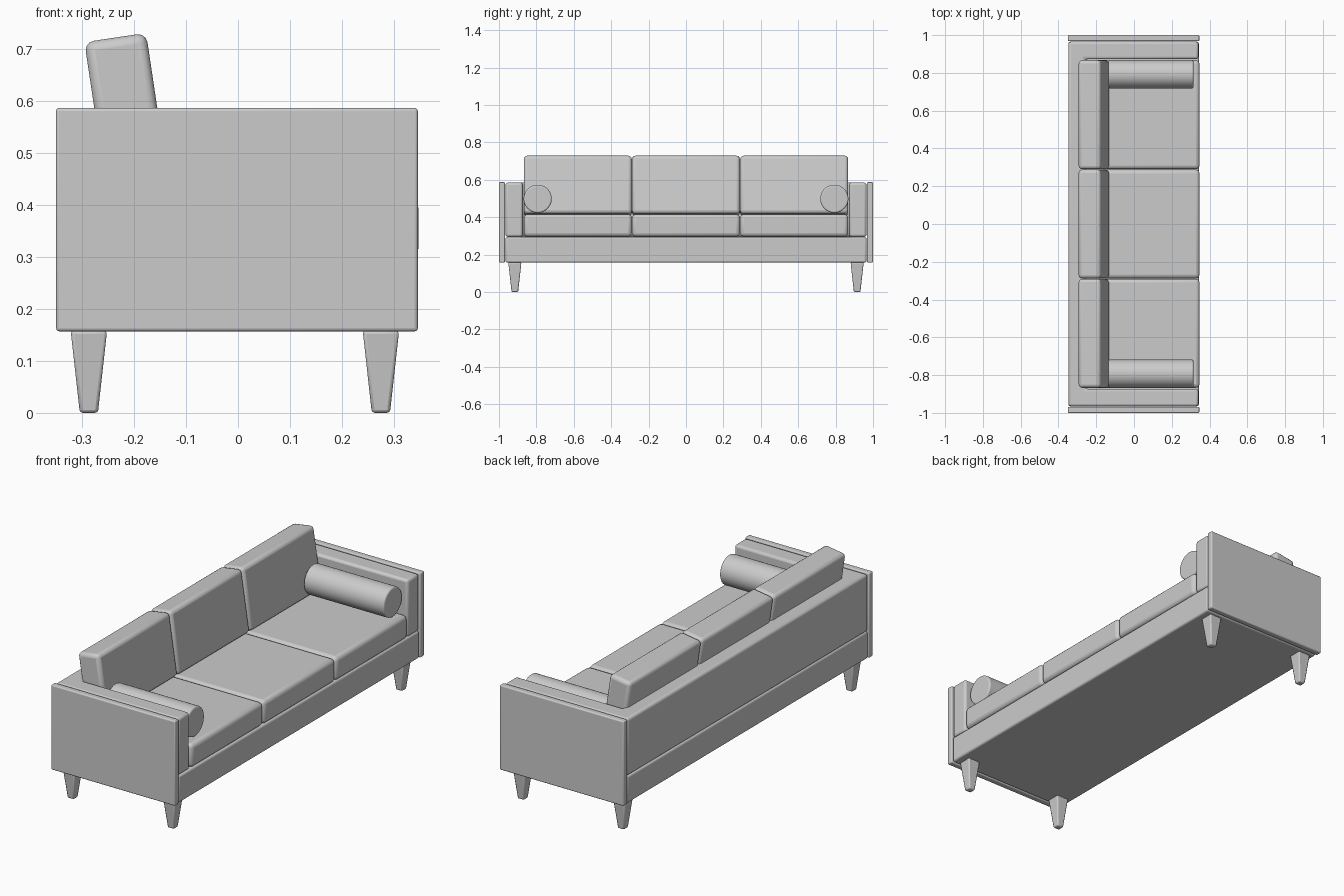
import bpy, bmesh, math
from mathutils import Matrix

if "Cube" in bpy.data.objects:
    bpy.data.objects.remove(bpy.data.objects["Cube"])


def finish(name, bm, bevel, segments=3, loc=(0, 0, 0), tilt=0):
    """Turn a bmesh into a rounded, smooth shaded object."""
    bmesh.ops.recalc_face_normals(bm, faces=bm.faces)
    me = bpy.data.meshes.new(name)
    bm.to_mesh(me)
    bm.free()
    ob = bpy.data.objects.new(name, me)
    bpy.context.collection.objects.link(ob)
    ob.location = loc
    ob.rotation_euler = (0, tilt, 0)
    mod = ob.modifiers.new("rounded_edges", 'BEVEL')
    mod.width = bevel
    mod.segments = segments
    mod.limit_method = 'ANGLE'
    mod.angle_limit = math.radians(40)
    bpy.ops.object.select_all(action='DESELECT')
    ob.select_set(True)
    bpy.context.view_layer.objects.active = ob
    bpy.ops.object.shade_smooth_by_angle(angle=math.radians(35))
    return ob


def box(name, x, y, z, bevel, tilt=0):
    """Rounded box from (min, max) ranges."""
    bm = bmesh.new()
    bmesh.ops.create_cube(bm, size=1)
    bmesh.ops.scale(bm, vec=(x[1] - x[0], y[1] - y[0], z[1] - z[0]), verts=bm.verts)
    return finish(name, bm, bevel, 3,
                  (sum(x) / 2, sum(y) / 2, sum(z) / 2), tilt)


# Base rail under the seat
box("base", (-0.347, 0.343), (-0.965, 0.965), (0.157, 0.295), 0.01)

# U-shaped padded frame: back and both arms in one piece
outline = [(-0.347, -0.965), (0.341, -0.965), (0.341, -0.873), (-0.257, -0.873),
           (-0.257, 0.873), (0.341, 0.873), (0.341, 0.965), (-0.347, 0.965)]
bm = bmesh.new()
face = bm.faces.new([bm.verts.new((x, y, 0.295)) for x, y in outline])
ext = bmesh.ops.extrude_face_region(bm, geom=[face])
bmesh.ops.translate(bm, vec=(0, 0, 0.29),
                    verts=[v for v in ext["geom"] if isinstance(v, bmesh.types.BMVert)])
finish("arm_and_back_frame", bm, 0.013)

# Three seat cushions and three leaning back cushions
edges = [-0.868, -0.289, 0.289, 0.868]
for i in range(3):
    span = (edges[i] + 0.001, edges[i + 1] - 0.001)
    box(f"seat_cushion_{i + 1}", (-0.257, 0.347), span, (0.296, 0.415), 0.02)
    box(f"back_cushion_{i + 1}", (-0.273, -0.153), span, (0.41, 0.724), 0.018,
        math.radians(-8.5))

for side, s in (("left", -1), ("right", 1)):
    # Flat outer side panel
    box(f"{side}_side_panel", (-0.35, 0.346), sorted((s * 0.968, s * 1.0)),
        (0.157, 0.587), 0.006)

    # Bolster lying along the arm
    bm = bmesh.new()
    bmesh.ops.create_cone(bm, cap_ends=True, segments=48, radius1=0.075, radius2=0.075,
                          depth=0.45, matrix=Matrix.Rotation(math.pi / 2, 4, 'Y'))
    finish(f"{side}_bolster", bm, 0.008, 3, (0.09, s * 0.793, 0.498))

    # Tapered square legs
    for end, x in (("front", 0.275), ("rear", -0.287)):
        bm = bmesh.new()
        bmesh.ops.create_cube(bm, size=1)
        for v in bm.verts:
            width = 0.07 if v.co.z > 0 else 0.035
            v.co.x *= width
            v.co.y *= width
            v.co.z = 0.158 if v.co.z > 0 else 0
        finish(f"{side}_{end}_leg", bm, 0.006, 2, (x, s * 0.915, 0))
